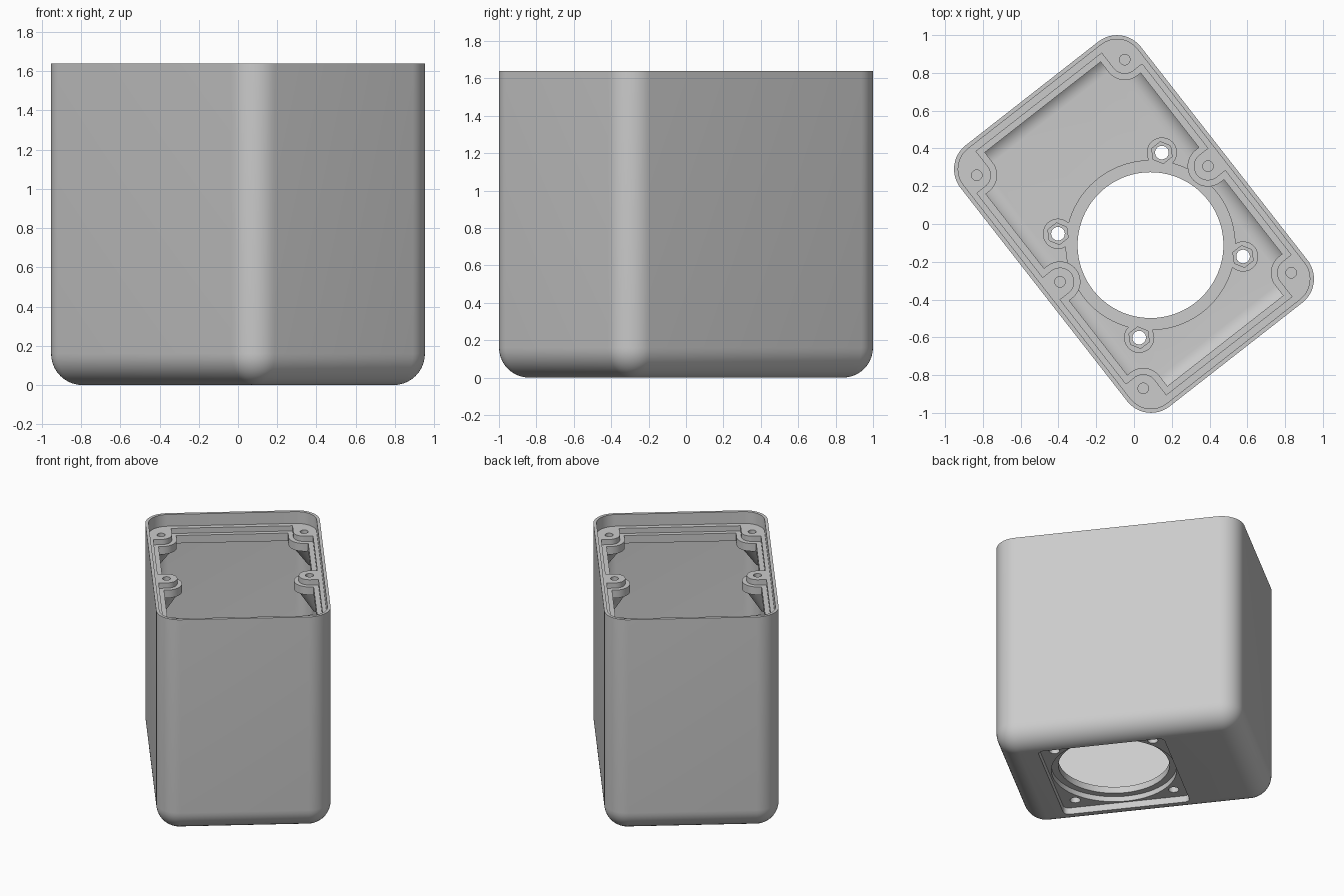
import bpy, bmesh, math

cube = bpy.data.objects.get("Cube")
if cube:
    bpy.data.objects.remove(cube, do_unlink=True)

HEIGHT, HX, HY, R = 1.64, 0.606, 0.877, 0.16
LEDGE, STEP, UNDER, FLOOR = 1.55, 1.51, 1.45, 0.10
BX, BY = 0.497, 0.716            # screw boss positions
SPEAKER_Y, MOUNT = -0.142, 0.349  # round opening and its screw offset
TURN = math.radians(38)

grey = bpy.data.materials.new("plain grey")
grey.use_nodes = True
colour = (0.6, 0.6, 0.6, 1)
grey.diffuse_color = colour
grey.node_tree.nodes["Principled BSDF"].inputs["Base Color"].default_value = colour


def arc(cx, cy, r, start, end, n):
    angles = [math.radians(start + (end - start) * i / n) for i in range(n + 1)]
    return [(cx + r * math.cos(a), cy + r * math.sin(a)) for a in angles]


def circle(cx, cy, r, n=48):
    return arc(cx, cy, r, 0, 360, n)[:-1]


def rounded(hx, hy, r, cy=0, n=12):
    points = []
    for k, (sx, sy) in enumerate([(1, 1), (-1, 1), (-1, -1), (1, -1)]):
        points += arc(sx * (hx - r), cy + sy * (hy - r), r, 90 * k, 90 * k + 90, n)
    return points


def notched(hx, hy, r):
    """Rectangle with scallops left around the six screw bosses."""
    q = arc(BX, 0, r, 180, 90, 12) + [(hx, r), (hx, BY - r)]
    q += arc(BX, BY, r, 270, 180, 12) + [(BX - r, hy)]
    upper = q + [(-x, y) for x, y in reversed(q)]
    return upper + [(-x, -y) for x, y in upper[1:-1]]


def loft(name, sections):
    """Solid through equal-length outlines at rising heights."""
    bm = bmesh.new()
    rings = [[bm.verts.new((x, y, z)) for x, y in pts] for pts, z in sections]
    n = len(rings[0])
    for a, b in zip(rings, rings[1:]):
        for i in range(n):
            j = (i + 1) % n
            bm.faces.new((a[i], a[j], b[j], b[i]))
    bm.faces.new(rings[0])
    bm.faces.new(rings[-1])
    bmesh.ops.remove_doubles(bm, verts=bm.verts, dist=0.0001)
    bmesh.ops.recalc_face_normals(bm, faces=bm.faces)
    mesh = bpy.data.meshes.new(name)
    bm.to_mesh(mesh)
    bm.free()
    mesh.materials.append(grey)
    ob = bpy.data.objects.new(name, mesh)
    bpy.context.collection.objects.link(ob)
    return ob


def prism(name, points, bottom, top):
    return loft(name, [(points, bottom), (points, top)])


def tub(name, hx, hy, r, bottom, top, n=10):
    """Rounded box with a filleted lower edge."""
    sections = []
    for i in range(n + 1):
        a = math.pi / 2 * i / n
        inset = r * (1 - math.sin(a))
        sections.append((rounded(hx - inset, hy - inset, r - inset),
                         bottom + r * (1 - math.cos(a))))
    return loft(name, sections + [(rounded(hx, hy, r), top)])


def combine(tool, operation):
    mod = housing.modifiers.new("combine", 'BOOLEAN')
    mod.operation, mod.solver, mod.object = operation, 'EXACT', tool
    bpy.ops.object.modifier_apply(modifier=mod.name)
    bpy.data.objects.remove(tool, do_unlink=True)


def add(tool):
    combine(tool, 'UNION')


def cut(tool):
    combine(tool, 'DIFFERENCE')


# Outer shell and hollow
housing = tub("housing", HX, HY, R, 0, HEIGHT)
bpy.context.view_layer.objects.active = housing
housing.select_set(True)
cut(tub("cavity", 0.553, 0.828, 0.11, FLOOR, UNDER))

# Tapered supports under the screw bosses
bosses = [(sx * BX, sy * BY) for sx in (-1, 1) for sy in (-1, 0, 1)]
for x, y in bosses:
    add(loft("boss_support", [(circle(x * 1.11, y * 1.08, 0.03), 1.28),
                              (circle(x, y, 0.1), UNDER + 0.02)]))

# Raised ring and nut bosses on the floor
mounts = [(sx * MOUNT, SPEAKER_Y + sy * MOUNT) for sx in (-1, 1) for sy in (-1, 1)]
add(prism("floor_ring", circle(0, SPEAKER_Y, 0.45, 96), 0.08, 0.14))
for x, y in mounts:
    add(prism("nut_boss", circle(x, y, 0.08), 0.07, 0.14))

# Lid recess and the two-step scalloped ledge
cut(prism("lid_recess", rounded(HX - 0.022, HY - 0.022, R - 0.022), LEDGE, 1.8))
cut(prism("upper_step", notched(0.555, 0.818, 0.075), STEP, LEDGE + 0.02))
cut(prism("lower_step", notched(0.52, 0.785, 0.108), UNDER - 0.01, STEP + 0.01))
for x, y in bosses:
    cut(prism("screw_hole", circle(x, y, 0.028, 24), 1.38, LEDGE + 0.02))

# Square recess, counterbore and round opening underneath
cut(prism("square_recess", rounded(0.447, 0.447, 0.04, SPEAKER_Y), -0.1, 0.05))
cut(prism("counterbore", circle(0, SPEAKER_Y, 0.435, 96), -0.1, 0.09))
cut(prism("round_opening", circle(0, SPEAKER_Y, 0.386, 96), -0.1, 0.3))
for x, y in mounts:
    cut(prism("mount_hole", circle(x, y, 0.036, 32), -0.1, 0.3))
    cut(prism("nut_pocket", circle(x, y, 0.058, 6), 0.1, 0.3))

# Soft curved walls with crisp edges, turned on the ground
bpy.ops.object.shade_smooth_by_angle(angle=math.radians(30))
housing.rotation_euler.z = TURN
